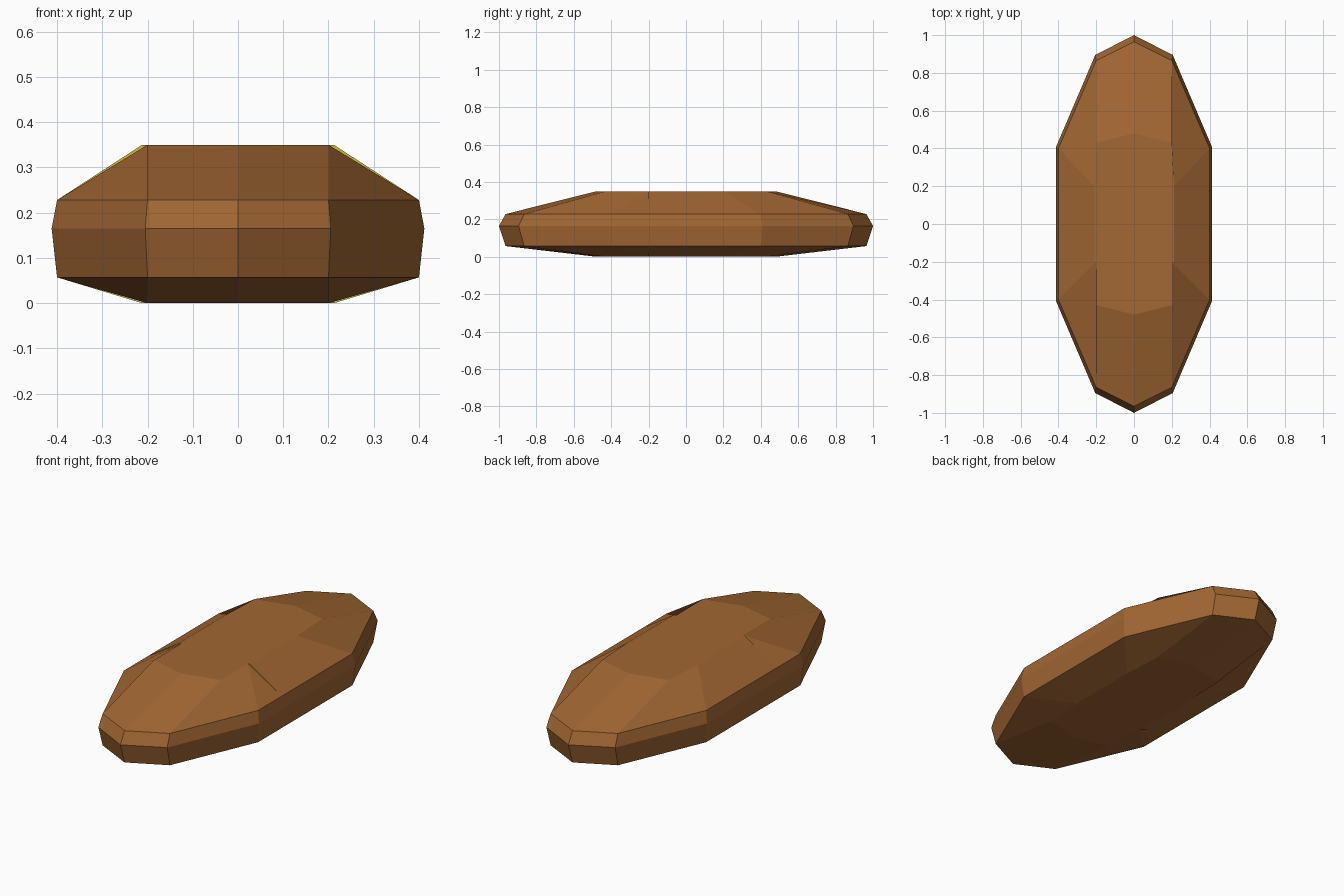
import bpy, bmesh

if "Cube" in bpy.data.objects:
    bpy.data.objects.remove(bpy.data.objects["Cube"])


def material(name, col):
    m = bpy.data.materials.new(name)
    m.diffuse_color = (*col, 1)
    m.use_nodes = True
    m.node_tree.nodes["Principled BSDF"].inputs["Base Color"].default_value = m.diffuse_color
    return m


crust = material("brown_crust", (0.36, 0.135, 0.033))
crumb = material("yellow_crumb", (0.60, 0.50, 0.06))


def ring(bm, z, half):
    # half: points on the +x, +y quarter, first one on the y axis
    right = half + [(x, -y) for x, y in reversed(half)]
    left = [(-x, y) for x, y in reversed(right[1:-1])]
    return [bm.verts.new((x, y, z)) for x, y in right + left]


def loaf_part(name, front, top_x):
    bm = bmesh.new()
    flat = [(0, .48), (.2, .43), (top_x, .2)]
    lip = [(0, .965), (.2, .865), (.4, .4)]
    belly = [(0, 1.0), (.205, .895), (.412, .41)]
    rings = [ring(bm, z, h) for z, h in
             ((0, flat), (.057, lip), (.165, belly), (.228, lip), (.35, flat))]
    n = len(rings[0])
    for a, b in zip(rings, rings[1:]):
        for i in range(n):
            j = (i + 1) % n
            bm.faces.new((a[i], a[j], b[j], b[i]))
    bm.faces.new(rings[0])
    bm.faces.new(rings[-1])
    bmesh.ops.recalc_face_normals(bm, faces=bm.faces)
    # slice at the cut and close it with a crumb face
    res = bmesh.ops.bisect_plane(
        bm, geom=bm.verts[:] + bm.edges[:] + bm.faces[:],
        plane_co=(0, -.2, 0), plane_no=(0, 1, 0),
        clear_outer=front, clear_inner=not front)
    edges = [e for e in bm.edges if e.is_boundary]
    new = bmesh.ops.holes_fill(bm, edges=edges, sides=0)["faces"]
    for f in new:
        f.material_index = 1
    bmesh.ops.recalc_face_normals(bm, faces=bm.faces)
    me = bpy.data.meshes.new(name)
    bm.to_mesh(me)
    bm.free()
    me.materials.append(crust)
    me.materials.append(crumb)
    ob = bpy.data.objects.new(name, me)
    bpy.context.collection.objects.link(ob)


# loaf sliced in two, the long part a touch wider at the top
loaf_part("loaf_front_part", True, .2)
loaf_part("loaf_back_part", False, .212)
